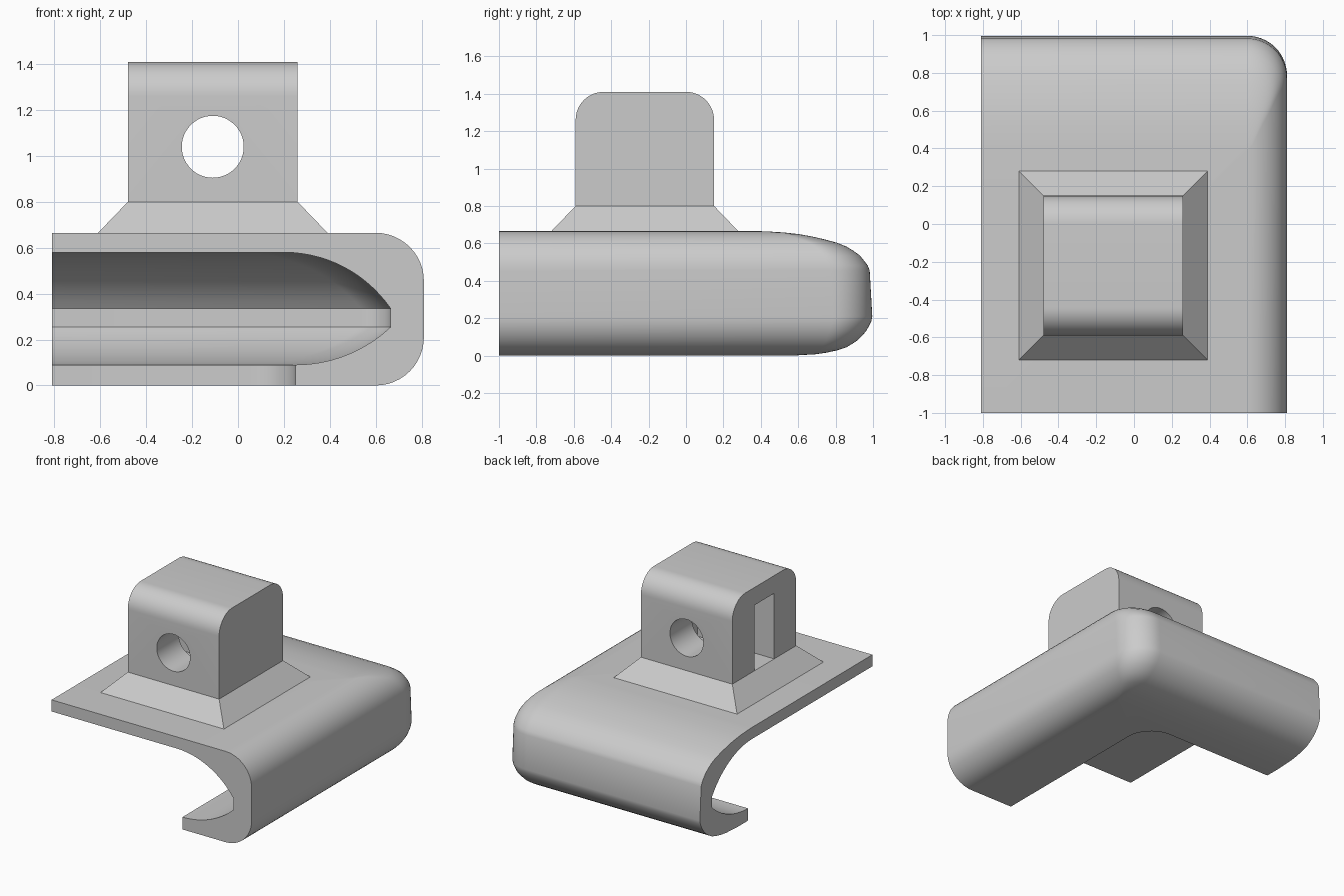
import bpy, bmesh, math
from math import sin, cos, pi

cube = bpy.data.objects.get("Cube")
if cube:
    bpy.data.objects.remove(cube)

grey = bpy.data.materials.new("plain grey")
grey.use_nodes = True
grey.diffuse_color = (0.6, 0.6, 0.6, 1)
grey.node_tree.nodes["Principled BSDF"].inputs["Base Color"].default_value = grey.diffuse_color


def loft(name, rings):
    """Closed solid through rings that share one point count."""
    bm = bmesh.new()
    loops = [[bm.verts.new(p) for p in ring] for ring in rings]
    for a, b in zip(loops, loops[1:]):
        for i in range(len(a)):
            j = (i + 1) % len(a)
            bm.faces.new((a[i], a[j], b[j], b[i]))
    bm.faces.new(loops[0])
    bm.faces.new(loops[-1])
    bmesh.ops.recalc_face_normals(bm, faces=bm.faces)
    mesh = bpy.data.meshes.new(name)
    bm.to_mesh(mesh)
    bm.free()
    mesh.materials.append(grey)
    obj = bpy.data.objects.new(name, mesh)
    bpy.context.collection.objects.link(obj)
    return obj


def rect(x0, x1, y0, y1, z):
    return [(x0, y0, z), (x1, y0, z), (x1, y1, z), (x0, y1, z)]


def corner_ring(x0, y0, x1, y1, r, z, n=14):
    """Horizontal section with its +x +y corner rounded."""
    arc = [(x1 - r + r * cos(pi / 2 * i / n), y1 - r + r * sin(pi / 2 * i / n), z)
           for i in range(n + 1)]
    return [(x0, y0, z), (x1, y0, z)] + arc + [(x0, y1, z)]


def finish(obj, cutters=()):
    """Apply the cuts and smooth the soft edges."""
    bpy.ops.object.select_all(action='DESELECT')
    obj.select_set(True)
    bpy.context.view_layer.objects.active = obj
    for c in cutters:
        mod = obj.modifiers.new("cut", 'BOOLEAN')
        mod.operation, mod.solver, mod.object = 'DIFFERENCE', 'EXACT', c
        bpy.ops.object.modifier_apply(modifier=mod.name)
    for c in cutters:
        bpy.data.objects.remove(c)
    bpy.ops.object.shade_smooth_by_angle(angle=math.radians(30))


def interp(points, z):
    for (ya, za), (yb, zb) in zip(points, points[1:]):
        if za <= z <= zb:
            return ya + (yb - ya) * (z - za) / (zb - za)
    return points[-1][0]


# Outer shell: round right side, flatter curve at the back
LEFT, FRONT, RIGHT, TOP, R = -0.81, -1.0, 0.81, 0.665, 0.21
back = [(0.56, 0), (0.68, 0.005), (0.78, 0.02), (0.85, 0.04), (0.91, 0.075), (0.96, 0.125),
        (0.99, 0.18), (1, 0.23), (1, 0.37), (0.992, 0.43), (0.97, 0.485), (0.93, 0.535),
        (0.87, 0.578), (0.8, 0.606), (0.7, 0.632), (0.6, 0.65), (0.5, 0.661), (0.4, TOP)]
turns = [pi / 2 * i / 12 for i in range(13)]
sides = [(R * (1 - sin(t)), R * (1 - cos(t))) for t in turns]
levels = [(z, d) for d, z in sides] + [(TOP - z, d) for d, z in reversed(sides)]
rings = []
for z, inset in levels:
    rings.append(corner_ring(LEFT, FRONT, RIGHT - inset, interp(back, z),
                             max(R - inset, 0.012), z))
shell = loft("clamp_shell", rings)


# Hollow: two shallow arcs meeting a short upright wall, open at the lip
def arc_levels(x0, z0, x1, z1, n=14):
    dx, dz = x1 - x0, abs(z1 - z0)
    rad = (dx * dx + dz * dz) / (2 * dz)
    end = math.asin(dx / rad)
    s = 1 if z1 > z0 else -1
    return [(x0 + rad * sin(end * i / n), z0 + s * rad * (1 - cos(end * i / n)))
            for i in range(n + 1)]


hollow = [(0.25, -0.1)] + arc_levels(0.25, 0.09, 0.665, 0.255)
hollow += reversed(arc_levels(0.2, 0.58, 0.665, 0.335))
cavity = loft("cavity_cutter", [corner_ring(-2, -2, x, x + 0.19, 0.2 - 0.17 * (x - 0.25), z)
                                for x, z in hollow])
finish(shell, [cavity])

# Sloped plinth
plinth = loft("sloped_plinth", [rect(-0.61, 0.39, -0.72, 0.28, TOP),
                                rect(-0.48, 0.26, -0.59, 0.15, 0.8)])
finish(plinth)

# Block with rounded top edges
CX, CY, HALF, TOPZ, FILLET = -0.11, -0.22, 0.37, 1.41, 0.15
profile = [(CY - HALF, 0.8), (CY + HALF, 0.8)]
for side, start in ((1, 0), (-1, pi / 2)):
    for i in range(13):
        a = start + pi / 2 * i / 12
        profile.append((CY + side * (HALF - FILLET) + FILLET * cos(a),
                        TOPZ - FILLET + FILLET * sin(a)))
block = loft("eyelet_block", [[(x, y, z) for y, z in profile]
                              for x in (CX - HALF, CX + HALF)])

# Slot from the -x side and round hole through the block
slot = loft("slot_cutter", [rect(-1, 0.14, CY - 0.115, CY + 0.115, z) for z in (0.7, 1.28)])
hole = loft("hole_cutter", [[(CX + 0.135 * cos(pi * i / 24), y, 1.04 + 0.135 * sin(pi * i / 24))
                             for i in range(48)] for y in (-1, 1)])
finish(block, [slot, hole])
